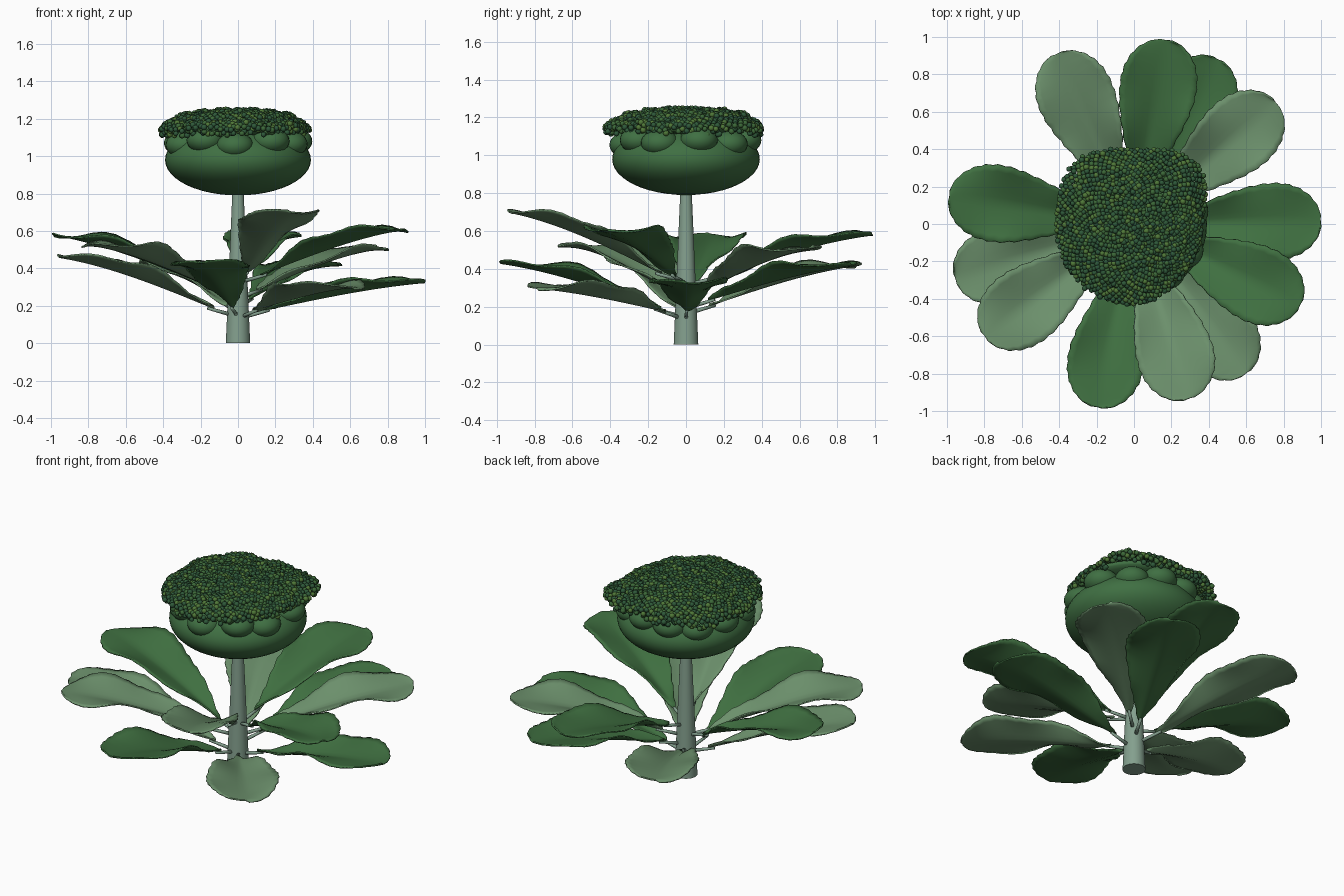
import bpy, bmesh, math, random
from mathutils import Vector, Matrix

if "Cube" in bpy.data.objects:
    bpy.data.objects.remove(bpy.data.objects["Cube"])

random.seed(4)


def mat(name, r, g, b):
    m = bpy.data.materials.new(name)
    m.diffuse_color = (r, g, b, 1)
    m.use_nodes = True
    m.node_tree.nodes["Principled BSDF"].inputs["Base Color"].default_value = m.diffuse_color
    return m


DARK = mat("leaf_dark_green", 0.050, 0.160, 0.052)
LIGHT = mat("leaf_grey_green", 0.15, 0.28, 0.15)
STEM = mat("stem_pale_green", 0.23, 0.35, 0.27)
HEAD = mat("head_green", 0.05, 0.16, 0.055)
BEADS = [mat("bud_deep_green", 0.028, 0.10, 0.042),
         mat("bud_green", 0.045, 0.14, 0.04),
         mat("bud_yellow_green", 0.08, 0.19, 0.04)]


def link(me, name, mats):
    for m in mats:
        me.materials.append(m)
    ob = bpy.data.objects.new(name, me)
    bpy.context.collection.objects.link(ob)
    return ob


def finish(bm, name, mats, solid=0):
    me = bpy.data.meshes.new(name)
    for f in bm.faces:
        f.smooth = True
    bm.to_mesh(me)
    bm.free()
    ob = link(me, name, mats)
    if solid:
        s = ob.modifiers.new("thickness", 'SOLIDIFY')
        s.thickness = solid
        s.offset = 0
    return ob


def ball(bm, loc, size, u=24, v=14):
    mx = Matrix.Translation(loc) @ Matrix.Diagonal((*size, 1))
    bmesh.ops.create_uvsphere(bm, u_segments=u, v_segments=v, radius=1, matrix=mx)


def rod(bm, a, b, r1, r2, n):
    a, b = Vector(a), Vector(b)
    d = b - a
    mx = Matrix.Translation((a + b) / 2) @ d.to_track_quat('Z', 'Y').to_matrix().to_4x4()
    bmesh.ops.create_cone(bm, cap_ends=True, segments=n, radius1=r1, radius2=r2,
                          depth=d.length, matrix=mx)


def leaf(i, deg, reach, z_base, z_tip, m):
    # Paddle blade with a folded midrib and wavy, finely scalloped rim
    bm = bmesh.new()
    turn = Matrix.Rotation(math.radians(deg), 3, 'Z')
    ph = random.uniform(0, 6.28)
    r0, z0, rows, cols = 0.13, z_base + 0.035, 36, 12
    grid = []
    for a in range(rows + 1):
        t = 0.004 + 0.994 * (1 - (1 - a / rows) ** 1.4)
        half = 0.205 * math.sin(math.pi * t ** 2.05) ** 0.45
        half += 0.004 * math.sin(a * 2.1)
        row = []
        for c in range(cols + 1):
            u = 2 * c / cols - 1
            y = u * half
            z = z0 + (z_tip - z0) * (1.25 * t - 0.25 * t ** 3)
            z += 0.55 * (math.hypot(y, 0.015) - 0.015) * (1 - t * t)
            z += 0.016 * math.sin(13 * t + ph + (1.5 if u > 0 else 0)) * u * u
            row.append(bm.verts.new(turn @ Vector((r0 + (reach - r0) * t, y, z))))
        grid.append(row)
    for a in range(rows):
        for c in range(cols):
            bm.faces.new((grid[a][c], grid[a + 1][c], grid[a + 1][c + 1], grid[a][c + 1]))
    finish(bm, f"leaf_{i}", [m], 0.008)
    # Leaf stalk
    bm = bmesh.new()
    rod(bm, turn @ Vector((0.03, 0, z_base)), turn @ Vector((0.17, 0, z0 + 0.002)),
        0.011, 0.008, 10)
    finish(bm, f"leaf_stalk_{i}", [STEM])


# Leaves: direction, reach, stalk height, tip height, colour
LEAVES = [
    (1, 1.0, 0.14, 0.325, DARK), (63, 0.99, 0.20, 0.42, DARK),
    (114.5, 1.0, 0.17, 0.42, LIGHT), (197, 1.0, 0.15, 0.46, LIGHT),
    (258.5, 1.0, 0.15, 0.43, DARK), (307, 1.0, 0.14, 0.30, LIGHT),
    (40.5, 1.0, 0.25, 0.51, LIGHT), (171.5, 1.0, 0.26, 0.58, DARK),
    (217, 1.0, 0.25, 0.53, LIGHT), (80, 1.0, 0.32, 0.58, DARK),
    (334, 0.99, 0.33, 0.61, DARK), (287.5, 0.98, 0.34, 0.70, LIGHT),
]
for i, spec in enumerate(LEAVES, 1):
    leaf(i, *spec)

# Main stem
bm = bmesh.new()
rod(bm, (0, 0, 0), (0, 0, 0.86), 0.065, 0.028, 32)
stem = finish(bm, "main_stem", [STEM])
for p in stem.data.polygons:
    p.use_smooth = len(p.vertices) == 4

# Head body
bm = bmesh.new()
ball(bm, (0, 0, 0.98), (0.39, 0.39, 0.19), 48, 24)
finish(bm, "head_body", [HEAD])

# Florets around the shoulder (direction, height) and on the crown
bm = bmesh.new()
for deg, z in ((267, 1.055), (305, 1.08), (333, 1.065), (13, 1.08), (48, 1.06),
               (78, 1.08), (108, 1.07), (136, 1.055), (166, 1.07), (200, 1.06),
               (235, 1.085)):
    a = math.radians(deg)
    ball(bm, (0.305 * math.cos(a), 0.305 * math.sin(a), z), (0.1, 0.1, 0.072))
for k in range(6):
    a = math.radians(20 + 60 * k)
    ball(bm, (0.16 * math.cos(a), 0.16 * math.sin(a), 1.14), (0.12, 0.12, 0.08))
ball(bm, (0, 0, 1.15), (0.36, 0.36, 0.06), 40, 16)
finish(bm, "florets", [HEAD])

# Bud cap: beads packed on a lobed, bumpy dome
RIM = (0.365, 0.465, 0.40, 0.455, 0.415, 0.43, 0.43, 0.375)  # every 45 degrees


def cap_edge(a):
    q = (a / (2 * math.pi) * 8) % 8
    k, f = int(q), q % 1
    f = f * f * (3 - 2 * f)
    return RIM[k] * (1 - f) + RIM[(k + 1) % 8] * f


spots = []
N = 1300
for k in range(N):
    s = math.sqrt((k + 0.5) / N)
    a = k * 2.399963
    r = s * cap_edge(a) + random.uniform(-0.006, 0.006)
    bump = 0.008 * math.cos(9 * a) * s + 0.006 * math.cos(26 * s)
    z = 1.24 - 0.05 * s * s - 0.055 * s ** 8 + bump + random.uniform(-0.007, 0.007)
    spots.append((r * math.cos(a), r * math.sin(a), z))
# Hanging beads along the rim
for k in range(170):
    a = k * 2 * math.pi / 170 + random.uniform(-0.02, 0.02)
    r = cap_edge(a) - random.uniform(0.005, 0.04)
    z = 1.128 + 0.008 * math.cos(9 * a) + random.uniform(-0.014, 0.014)
    spots.append((r * math.cos(a), r * math.sin(a), z))

# One template bead, copied to every spot in a single mesh
bm = bmesh.new()
bmesh.ops.create_icosphere(bm, subdivisions=2, radius=1)
bead_v = [tuple(v.co) for v in bm.verts]
bead_f = [[v.index for v in f.verts] for f in bm.faces]
bm.free()
verts, faces, tint = [], [], []
for x, y, z in spots:
    n, q = len(verts), random.uniform(0.0135, 0.0165)
    verts += [(x + q * vx, y + q * vy, z + q * vz) for vx, vy, vz in bead_v]
    faces += [(n + i, n + j, n + k) for i, j, k in bead_f]
    tint += random.choices((0, 1, 2), (5, 4, 2)) * len(bead_f)
me = bpy.data.meshes.new("bud_cap")
me.from_pydata(verts, [], faces)
link(me, "bud_cap", BEADS)
me.polygons.foreach_set("material_index", tint)
me.polygons.foreach_set("use_smooth", [True] * len(faces))
me.update()
